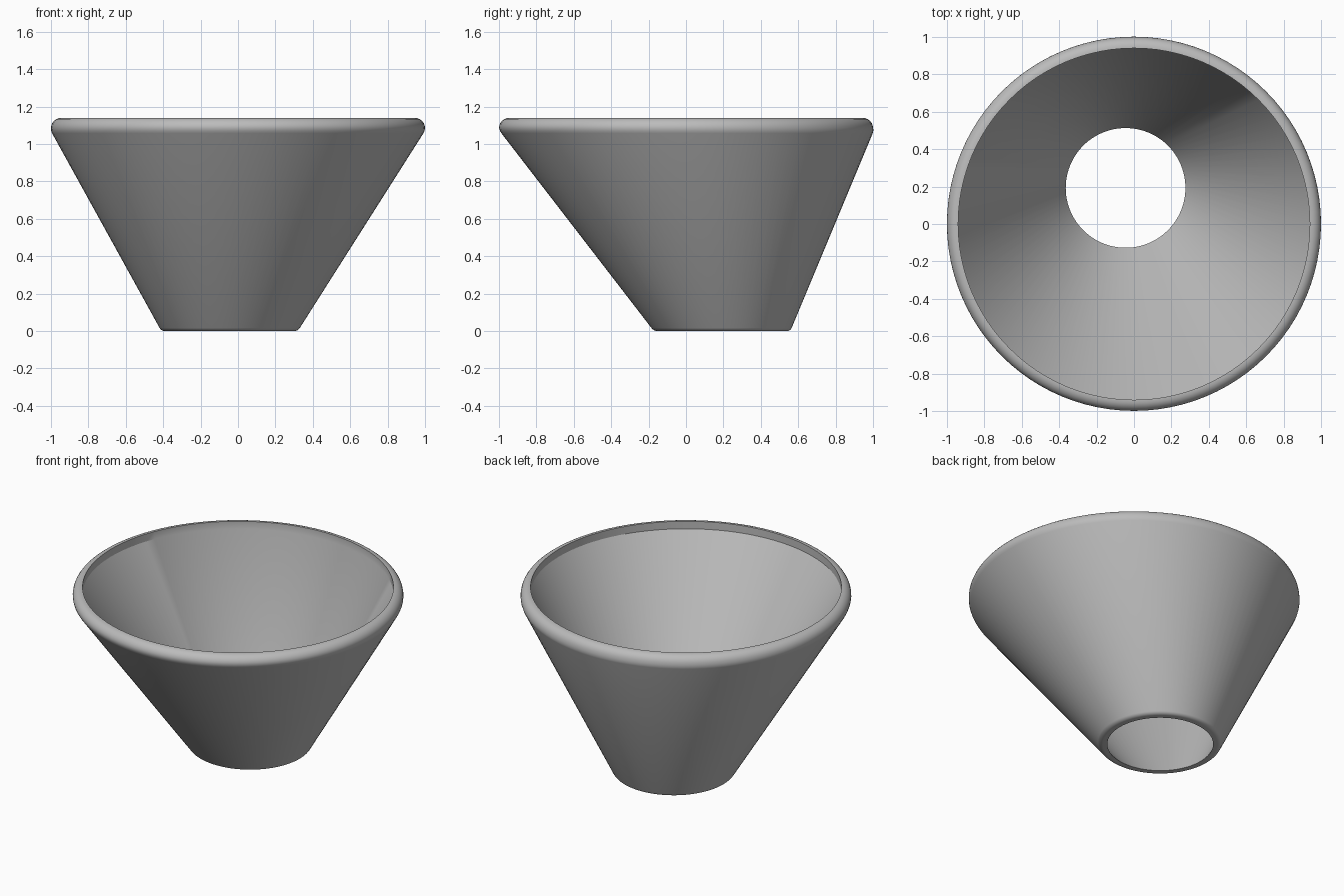
import bpy
import math

cube = bpy.data.objects.get("Cube")
if cube:
    bpy.data.objects.remove(cube, do_unlink=True)

grey = bpy.data.materials.new("plain_grey")
grey.use_nodes = True
colour = (0.5, 0.5, 0.5, 1)
grey.diffuse_color = colour
grey.node_tree.nodes["Principled BSDF"].inputs["Base Color"].default_value = colour

SIDES = 96
FOOT_X, FOOT_Y = -0.045, 0.193   # centre of the narrow opening
LIP_Z = 1.09                     # the axis is straight above this height


def arc(radius, z, size, start, end, steps=8):
    """Rounded corner of the wall section, as (radius, height) points."""
    angles = [math.radians(start + (end - start) * i / steps) for i in range(steps + 1)]
    return [(radius + size * math.cos(a), z + size * math.sin(a)) for a in angles]


# Closed wall section: foot, outer wall, rounded rim, inner lip, inner wall
section = [(0.32, 0)]
section += arc(0.345, 0.035, 0.035, -90, -30)
section += arc(0.945, 1.085, 0.055, -30, 90)
section += [(0.94, 1.14), (0.94, LIP_Z)]

# Sweep the section round an axis that leans towards the foot
verts, faces = [], []
for radius, z in section:
    lean = max(0, 1 - z / LIP_Z)
    for i in range(SIDES):
        a = math.tau * i / SIDES
        verts.append((FOOT_X * lean + radius * math.cos(a),
                      FOOT_Y * lean + radius * math.sin(a), z))
rings = len(section)
for r in range(rings):
    low, high = r * SIDES, (r + 1) % rings * SIDES
    for i in range(SIDES):
        j = (i + 1) % SIDES
        faces.append((low + i, low + j, high + j, high + i))

mesh = bpy.data.meshes.new("offset_funnel")
mesh.from_pydata(verts, [], faces)
mesh.materials.append(grey)
funnel = bpy.data.objects.new("offset_funnel", mesh)
bpy.context.collection.objects.link(funnel)

bpy.ops.object.select_all(action="DESELECT")
funnel.select_set(True)
bpy.context.view_layer.objects.active = funnel
bpy.ops.object.shade_smooth_by_angle(angle=math.radians(25))
